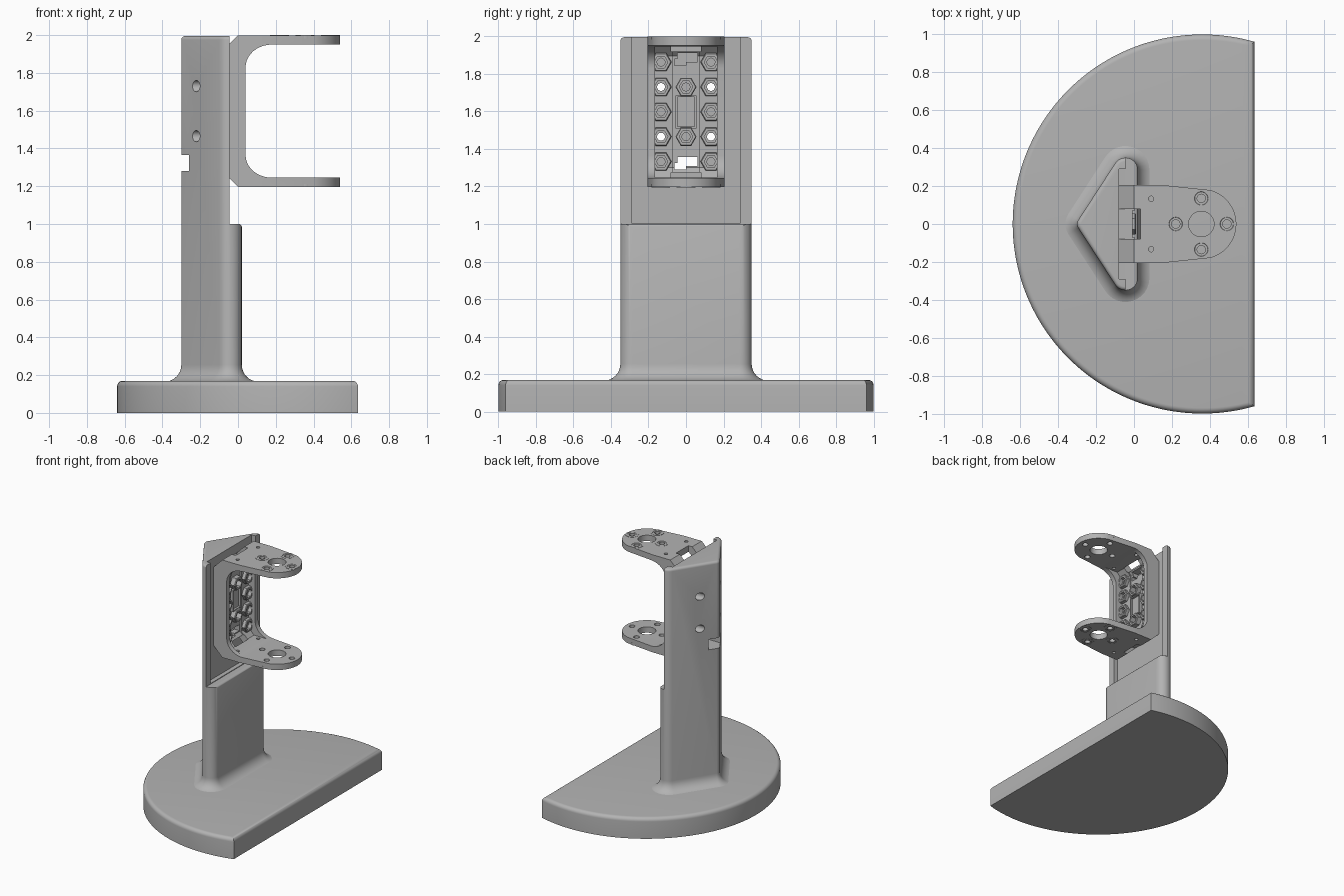
import bpy, bmesh
from math import sin, cos, pi, radians, atan2, acos, asin, sqrt
from mathutils import Vector

cube = bpy.data.objects.get("Cube")
if cube:
    bpy.data.objects.remove(cube, do_unlink=True)

grey = bpy.data.materials.new("light_grey")
grey.use_nodes = True
grey.diffuse_color = (0.45, 0.45, 0.45, 1)
grey.node_tree.nodes["Principled BSDF"].inputs["Base Color"].default_value = (0.45, 0.45, 0.45, 1)


def loft(name, rings, closed=False):
    """Skin rings of points; cap the ends, or join last to first if closed."""
    bm = bmesh.new()
    vs = [[bm.verts.new(p) for p in r] for r in rings]
    n = len(vs[0])
    pairs = list(zip(vs, vs[1:])) + ([(vs[-1], vs[0])] if closed else [])
    for a, b in pairs:
        for i in range(n):
            j = (i + 1) % n
            bm.faces.new((a[i], a[j], b[j], b[i]))
    if not closed:
        bm.faces.new(vs[0])
        bm.faces.new(vs[-1])
    bmesh.ops.recalc_face_normals(bm, faces=bm.faces)
    me = bpy.data.meshes.new(name)
    bm.to_mesh(me)
    bm.free()
    me.materials.append(grey)
    ob = bpy.data.objects.new(name, me)
    bpy.context.collection.objects.link(ob)
    return ob


def place(a, b, h, axis):
    """Profile point (a, b) at height h along an axis."""
    return {"x": (h, a, b), "y": (a, h, b), "z": (a, b, h)}[axis]


def prism(name, pts, axis, lo, hi):
    return loft(name, [[place(a, b, h, axis) for a, b in pts] for h in (lo, hi)])


def box(x0, x1, y0, y1, z0, z1):
    return prism("box", [(x0, y0), (x1, y0), (x1, y1), (x0, y1)], "z", z0, z1)


def arc(cx, cy, r, a0, a1, n=12):
    return [(cx + r * cos(a0 + (a1 - a0) * i / n), cy + r * sin(a0 + (a1 - a0) * i / n))
            for i in range(n + 1)]


def circle(a, b, r, n=24):
    return arc(a, b, r, 0, 2 * pi, n)[:-1]


def ring(name, a, b, axis, profile, n):
    """Turned ring about an axis, profile of (radius, height)."""
    return loft(name, [[place(p, q, h, axis) for p, q in circle(a, b, r, n)]
                       for r, h in profile], closed=True)


def boolean(ob, tool, op="DIFFERENCE"):
    m = ob.modifiers.new("cut", "BOOLEAN")
    m.operation, m.object, m.solver = op, tool, "EXACT"
    bpy.ops.object.select_all(action="DESELECT")
    bpy.context.view_layer.objects.active = ob
    ob.select_set(True)
    bpy.ops.object.modifier_apply(modifier=m.name)
    bpy.data.objects.remove(tool, do_unlink=True)


def smooth(ob):
    bpy.ops.object.select_all(action="DESELECT")
    bpy.context.view_layer.objects.active = ob
    ob.select_set(True)
    bpy.ops.object.shade_smooth_by_angle(angle=radians(30))


# Base: a disc cut straight on one side, with a rounded top edge
def base_outline(d, z):
    r, flat = 1.0 - d, 0.635 - d
    a = acos((flat - 0.36) / r)
    return [(x, y, z) for x, y in arc(0.36, 0, r, a, 2 * pi - a, 96)]


rim = [(0.03 * (1 - cos(t)), 0.14 + 0.03 * sin(t)) for t in [i * pi / 12 for i in range(7)]]
smooth(loft("base", [base_outline(d, z) for d, z in [(0, 0)] + rim]))


# Column: rounded triangle, flared at the foot
def column_outline(d, z):
    ax, ar, cx, cy, cr = -0.26, 0.04 + d, -0.045, 0.285, 0.065 + d
    t = atan2(cy, cx - ax) + asin((cr - ar) / sqrt((cx - ax) ** 2 + cy ** 2)) + pi / 2
    pts = arc(cx, cy, cr, 0, t) + arc(ax, 0, ar, t, 2 * pi - t) + arc(cx, -cy, cr, -t, 0)
    return [(x, y, z) for x, y in pts]


foot = [(0.09 * (1 - sin(t)), 0.165 + 0.09 * (1 - cos(t))) for t in [i * pi / 16 for i in range(9)]]
lip = [(-0.02 * (1 - cos(t)), 1.975 + 0.02 * sin(t)) for t in [i * pi / 10 for i in range(6)]]
column = loft("column", [column_outline(d, z) for d, z in [(0.09, 0.1)] + foot + lip])

# Rounded shoulder, bracket pocket, cable slot and bolt holes
shoulder = [(-0.045, 2.1), (-0.045, 1.0)] + arc(0, 0.98, 0.021, pi / 2, 0, 6) + [(0.1, 0.98), (0.1, 2.1)]
boolean(column, prism("shoulder_cut", shoulder, "y", -0.6, 0.6))
boolean(column, box(-0.08, 0.2, -0.29, 0.29, 1.005, 2.2))
boolean(column, box(-0.5, 0.2, -0.075, 0.075, 1.28, 1.365))
for y in (-0.133, 0.133):
    for z in (1.465, 1.73):
        boolean(column, prism("bolt_cut", circle(y, z, 0.03), "x", -0.5, 0.2))
smooth(column)

# Bracket: C-shaped side profile trimmed to a tongue-shaped plan
MID = 1.5975
half = [(-0.078, 1.275), (0, 1.197), (0.7, 1.197), (0.7, 1.245), (0.18, 1.245)]
half += [(0.04 + 0.14 * (1 - sin(t)), 1.245 + 0.12 * (1 - cos(t))) for t in [i * pi / 20 for i in range(1, 11)]]
side = half + [(x, 2 * MID - z) for x, z in reversed(half)]
bracket = prism("bracket", side, "y", -0.205, 0.205)
plan = [(-0.3, -0.3), (0.0, -0.3), (0.0, -0.2045), (0.16, -0.2045)]
plan += arc(0.355, 0, 0.185, -radians(75), radians(75), 24)
plan += [(x, -y) for x, y in reversed(plan[:4])]
boolean(bracket, prism("plan_trim", plan, "z", 1.0, 2.2), "INTERSECT")

# Channel between the side flanges, deeper along the middle
for w, x in ((0.165, -0.02), (0.072, -0.032)):
    c = [(x, 1.30), (x + 0.05, 1.248), (0.3, 1.248)]
    c += [(a, 2 * MID - b) for a, b in reversed(c)]
    boolean(bracket, prism("channel_cut", c, "y", -w, w))

# Corner windows, hooked cable slots
for z0, z1 in ((1.1, 1.275), (1.92, 2.1)):
    boolean(bracket, box(-0.2, 0.035, -0.08, 0.08, z0, z1))
for z in (1.29, 1.845):
    hook = [(-0.06, z), (0.0, z), (0.0, z + 0.018), (0.062, z + 0.018),
            (0.062, z + 0.066), (-0.045, z + 0.066), (-0.045, z + 0.034), (-0.06, z + 0.034)]
    boolean(bracket, prism("slot_cut", hook, "x", -0.2, 0.1))

# Nut positions on the back plate, screw positions on the arms
nuts = [(s * 0.133, MID + k * 0.1325) for s in (-1, 1) for k in range(-2, 3)]
nuts += [(0, MID - 0.1325), (0, MID + 0.1325)]
screws = [(0.22, 0), (0.49, 0), (0.355, 0.135), (0.355, -0.135)]
for y, z in nuts:
    boolean(bracket, prism("nut_cut", circle(y, z, 0.021), "x", -0.2, 0.1))
for x, y, r in [(a, b, 0.022) for a, b in screws] + [(0.355, 0, 0.067), (0.09, 0.133, 0.014), (0.09, -0.133, 0.014)]:
    boolean(bracket, prism("arm_cut", circle(x, y, r, 32), "z", 1.0, 2.2))
smooth(bracket)

# Hexagonal nut sockets
for i, (y, z) in enumerate(nuts):
    smooth(ring(f"nut_socket_{i + 1}", y, z, "x",
                [(0.056, -0.04), (0.056, 0.005), (0.051, 0.01), (0.036, 0.01), (0.036, -0.04)], 6))

# Raised frame in the middle of the back plate
frame = box(-0.04, -0.008, -0.055, 0.055, MID - 0.088, MID + 0.088)
frame.name = "centre_frame"
boolean(frame, box(-0.025, 0.1, -0.045, 0.045, MID - 0.078, MID + 0.078))

# Screw collars on the outer faces of both arms
for arm, sign in (("upper", 1), ("lower", -1)):
    for i, (x, y) in enumerate(screws):
        prof = [(0.05, 0.385), (0.05, 0.4025), (0.036, 0.4025), (0.032, 0.398), (0.022, 0.398), (0.022, 0.385)]
        smooth(ring(f"{arm}_screw_collar_{i + 1}", x, y, "z",
                    [(r, MID + sign * h) for r, h in prof], 24))
